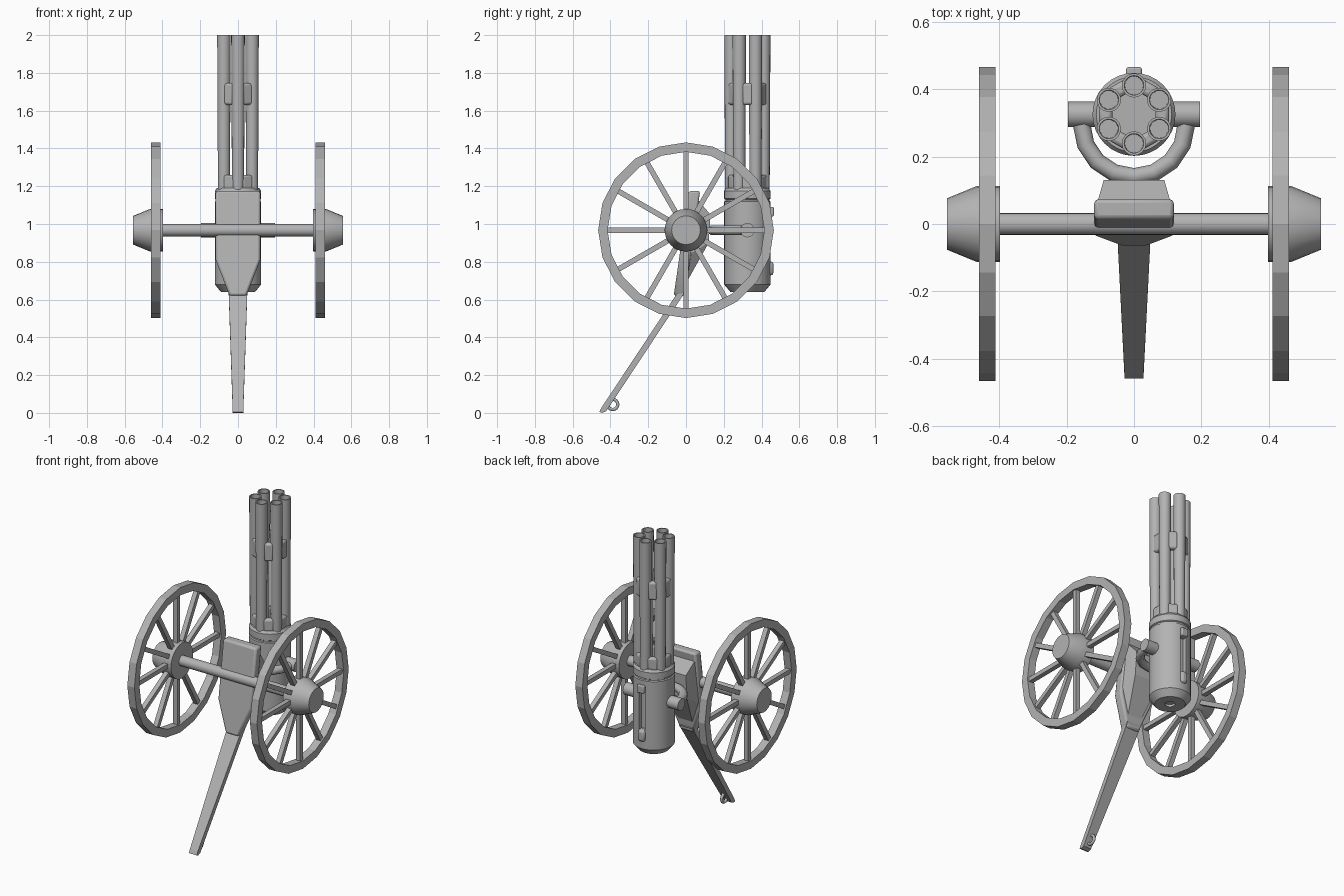
import bpy, bmesh
from math import radians, pi, sin, cos
from mathutils import Matrix, Vector

if "Cube" in bpy.data.objects:
    bpy.data.objects.remove(bpy.data.objects["Cube"], do_unlink=True)

metal = bpy.data.materials.new("plain grey")
metal.use_nodes = True
GREY = (0.45, 0.45, 0.45, 1)
metal.diffuse_color = GREY
metal.node_tree.nodes["Principled BSDF"].inputs["Base Color"].default_value = GREY

AXLE_Z = 0.967
GUN_Y = 0.325
ALONG_X = Matrix.Rotation(radians(90), 4, 'Y')


def finish(name, bm, smooth=False, bevel=0):
    bmesh.ops.recalc_face_normals(bm, faces=bm.faces[:])
    mesh = bpy.data.meshes.new(name)
    bm.to_mesh(mesh)
    bm.free()
    mesh.materials.append(metal)
    ob = bpy.data.objects.new(name, mesh)
    bpy.context.collection.objects.link(ob)
    if bevel:
        mod = ob.modifiers.new("soft edges", 'BEVEL')
        mod.width, mod.segments, mod.limit_method = bevel, 2, 'ANGLE'
    if smooth:
        bpy.ops.object.select_all(action='DESELECT')
        ob.select_set(True)
        bpy.context.view_layer.objects.active = ob
        bpy.ops.object.shade_smooth_by_angle(angle=radians(35))
    return ob


def lathe(name, profile, matrix, segments=24, closed=False, smooth=True):
    """Turn (radius, height) points about the local z axis."""
    bm = bmesh.new()
    vs = [bm.verts.new((r, 0, h)) for r, h in profile]
    ends = vs[1:] + vs[:1] if closed else vs[1:]
    edges = [bm.edges.new(pair) for pair in zip(vs, ends)]
    bmesh.ops.spin(bm, geom=vs + edges, cent=(0, 0, 0), axis=(0, 0, 1),
                   angle=2 * pi, steps=segments, use_merge=True)
    bmesh.ops.remove_doubles(bm, verts=bm.verts[:], dist=1e-5)
    bm.transform(matrix)
    return finish(name, bm, smooth)


def box(name, size, matrix, bevel=0):
    bm = bmesh.new()
    bmesh.ops.create_cube(bm, size=1, matrix=matrix @ Matrix.Diagonal((*size, 1)))
    return finish(name, bm, bool(bevel), bevel)


def hull(name, points, bevel=0):
    """Convex solid from points mirrored across x."""
    bm = bmesh.new()
    for x, y, z in points:
        for side in (-1, 1):
            bm.verts.new((side * x, y, z))
    bmesh.ops.convex_hull(bm, input=bm.verts[:])
    bmesh.ops.dissolve_limit(bm, angle_limit=0.02, verts=bm.verts[:], edges=bm.edges[:])
    return finish(name, bm, bool(bevel), bevel)


def tube(name, path, radius, cyclic=False):
    curve = bpy.data.curves.new(name, 'CURVE')
    curve.dimensions = '3D'
    curve.bevel_depth, curve.bevel_resolution = radius, 3
    curve.use_fill_caps = True
    spline = curve.splines.new('POLY')
    spline.points.add(len(path) - 1)
    for p, co in zip(spline.points, path):
        p.co = (*co, 1)
    spline.use_cyclic_u = cyclic
    curve.materials.append(metal)
    ob = bpy.data.objects.new(name, curve)
    bpy.context.collection.objects.link(ob)


# Wheels: rim, spokes and conical hub on each side
centre = Matrix.Translation((0, 0, AXLE_Z))
for side, label in ((1, "left"), (-1, "right")):
    rim = [(0.415, 0.41), (0.465, 0.41), (0.465, 0.46), (0.415, 0.46)]
    lathe(label + "_wheel_rim", [(r, side * h) for r, h in rim],
          centre @ ALONG_X, 20, closed=True, smooth=False)
    hub = [(0, 0.397), (0.113, 0.397), (0.113, 0.465), (0.076, 0.555), (0, 0.555)]
    lathe(label + "_wheel_hub", [(r, side * h) for r, h in hub], centre @ ALONG_X)
    for i in range(12):
        turn = Matrix.Rotation(i * pi / 6, 4, 'X')
        box(f"{label}_spoke_{i + 1}", (0.03, 0.028, 0.35),
            centre @ turn @ Matrix.Translation((side * 0.435, 0, 0.255)))

# Axle
lathe("axle", [(0, -0.4), (0.033, -0.4), (0.033, 0.4), (0, 0.4)], centre @ ALONG_X, 16)

# Leaning shield-shaped mount with a wedge behind it
def lean(z):
    return -0.065 + 0.144 * (z - 0.62)

front = [(0.118, 1.175), (0.118, 0.81), (0.045, 0.62)]
hull("mount_plate", [(x, lean(z) + d, z) for x, z in front for d in (0, 0.06)], 0.012)
hull("mount_wedge", [(0.11, 0.06, 1.13), (0.11, 0.02, 0.84), (0.04, -0.02, 0.65),
                     (0.09, 0.13, 1.05), (0.09, 0.12, 0.9)])

# Trail beam and towing loop
hull("trail", [(x, y + dy, z + dz) for x, y, z in ((0.05, -0.01, 0.66), (0.028, -0.435, 0.018))
               for dy, dz in ((-0.013, 0.009), (0.013, -0.009))]
     + [(0.028, -0.458, 0.006), (0.028, -0.445, 0)])
tube("tow_loop", [(0, -0.388 + 0.027 * cos(a * pi / 8), 0.045 + 0.027 * sin(a * pi / 8))
                  for a in range(16)], 0.009, cyclic=True)

# Yoke and pivot pin that carry the gun
tube("yoke", [(0.155 * cos(a * pi / 8), 0.295 + 0.155 * sin(a * pi / 8), AXLE_Z)
              for a in range(-8, 1)], 0.026)
lathe("pivot_pin", [(0, -0.195), (0.038, -0.195), (0.038, 0.195), (0, 0.195)],
      Matrix.Translation((0, GUN_Y, AXLE_Z)) @ ALONG_X, 16)

# Gun housing with a grooved collar and a recessed base
gun = Matrix.Translation((0, GUN_Y, 0))
housing = lathe("gun_housing", [
    (0, 0.655), (0.03, 0.655), (0.03, 0.64), (0.09, 0.64), (0.123, 0.68),
    (0.123, 1.118), (0.116, 1.122), (0.116, 1.13), (0.123, 1.134),
    (0.123, 1.175), (0.112, 1.19), (0, 1.19)], gun, 32)

# Slot in the back of the housing, with a block at each end
cutter = box("slot_cutter", (0.04, 0.06, 0.24), Matrix.Translation((0, 0.45, 0.92)))
cutter.hide_render = True
cutter.hide_set(True)
cut = housing.modifiers.new("slot", 'BOOLEAN')
cut.operation, cut.object, cut.solver = 'DIFFERENCE', cutter, 'EXACT'
bpy.context.view_layer.objects.active = housing
bpy.ops.object.modifier_apply(modifier=cut.name)
bpy.data.objects.remove(cutter, do_unlink=True)
box("slot_top_block", (0.046, 0.04, 0.05), Matrix.Translation((0, 0.445, 1.065)), 0.006)
box("slot_bottom_block", (0.046, 0.04, 0.075), Matrix.Translation((0, 0.443, 0.765)), 0.015)

# Six hollow barrels, with clamping lugs in the gaps between them
for i in range(6):
    angle = Matrix.Rotation(radians(30 + 60 * i), 4, 'Z')
    lathe(f"barrel_{i + 1}", [(0, 1.18), (0.032, 1.18), (0.036, 2), (0.029, 2),
                              (0.027, 1.85), (0, 1.85)],
          gun @ angle @ Matrix.Translation((0.086, 0, 0)), 16)
    gap = gun @ Matrix.Rotation(radians(60 * i), 4, 'Z')
    box(f"middle_lug_{i + 1}", (0.04, 0.06, 0.115),
        gap @ Matrix.Translation((0.084, 0, 1.688)), 0.012)
    box(f"base_lug_{i + 1}", (0.04, 0.066, 0.1),
        gap @ Matrix.Translation((0.084, 0, 1.21)), 0.012)
